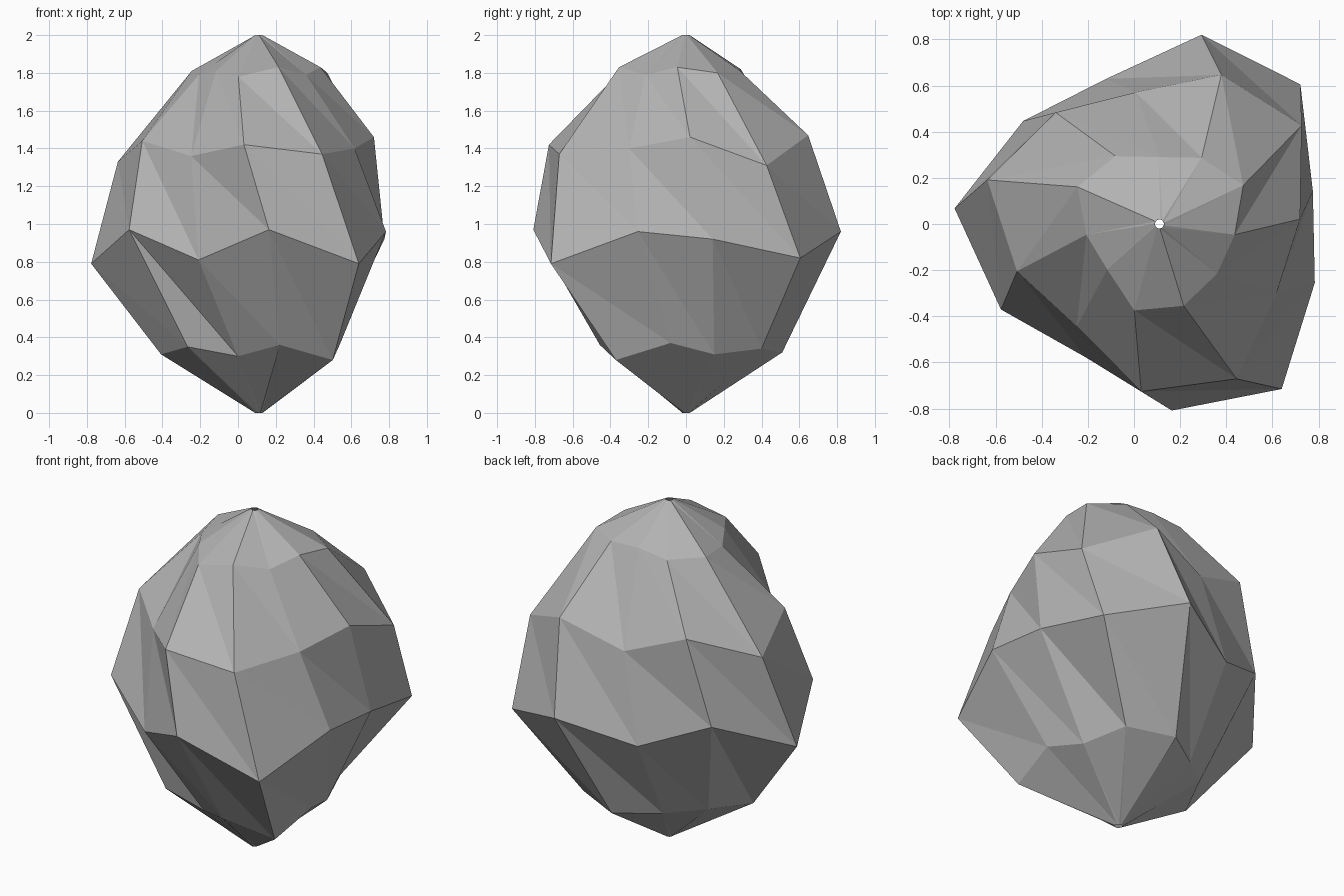
import bpy
import bmesh
from math import cos, sin, radians, tau

default_cube = bpy.data.objects.get("Cube")
if default_cube:
    bpy.data.objects.remove(default_cube, do_unlink=True)

SIDES = 11
AXIS_X = 0.11          # the axis of the boulder sits off centre
TWIST = radians(-10)   # each ring turns a little against the one below
START = radians(32)

# Rings from bottom to top: radius and height of each corner, in hundredths
rings = [
    ([2] * SIDES, [0] * SIDES),
    ([40, 49, 51, 41, 45, 52, 48, 34, 47, 54, 44],
     [31, 34, 32, 32, 34, 31, 35, 30, 36, 28, 37]),
    ([68, 86, 84, 67, 74, 89, 78, 66, 81, 89, 72],
     [92, 82, 96, 83, 97, 79, 97, 81, 97, 79, 96]),
    ([61, 75, 70, 58, 66, 77, 65, 57, 73, 75, 59],
     [146, 131, 147, 134, 147, 133, 144, 136, 142, 137, 140]),
    ([33, 40, 34, 29, 35, 39, 32, 30, 39, 37, 33],
     [183, 180, 181, 182, 180, 181, 179, 181, 178, 183, 179]),
    ([2] * SIDES, [200] * SIDES),
]


def make_material(name, color):
    material = bpy.data.materials.new(name)
    material.use_nodes = True
    material.diffuse_color = color
    shader = material.node_tree.nodes["Principled BSDF"]
    shader.inputs["Base Color"].default_value = color
    return material


def add_ring(bm, level, radii, heights):
    """One twisted ring of corners around the boulder's axis."""
    corners = []
    for k, (radius, height) in enumerate(zip(radii, heights)):
        angle = START + level * TWIST + k * tau / SIDES
        x = AXIS_X + radius / 100 * cos(angle)
        y = radius / 100 * sin(angle)
        corners.append(bm.verts.new((x, y, height / 100)))
    return corners


def bridge(bm, lower, upper):
    """Join two rings with triangles split along the twist."""
    for k in range(SIDES):
        after = (k + 1) % SIDES
        bm.faces.new((lower[k], lower[after], upper[k]))
        bm.faces.new((lower[after], upper[after], upper[k]))


# Faceted boulder, with the tiny ends left open
bm = bmesh.new()
loops = [add_ring(bm, level, *ring) for level, ring in enumerate(rings)]
for lower, upper in zip(loops, loops[1:]):
    bridge(bm, lower, upper)
bmesh.ops.recalc_face_normals(bm, faces=bm.faces)

mesh = bpy.data.meshes.new("boulder")
bm.to_mesh(mesh)
bm.free()
mesh.materials.append(make_material("stone grey", (0.45, 0.45, 0.45, 1)))
boulder = bpy.data.objects.new("boulder", mesh)
bpy.context.collection.objects.link(boulder)
